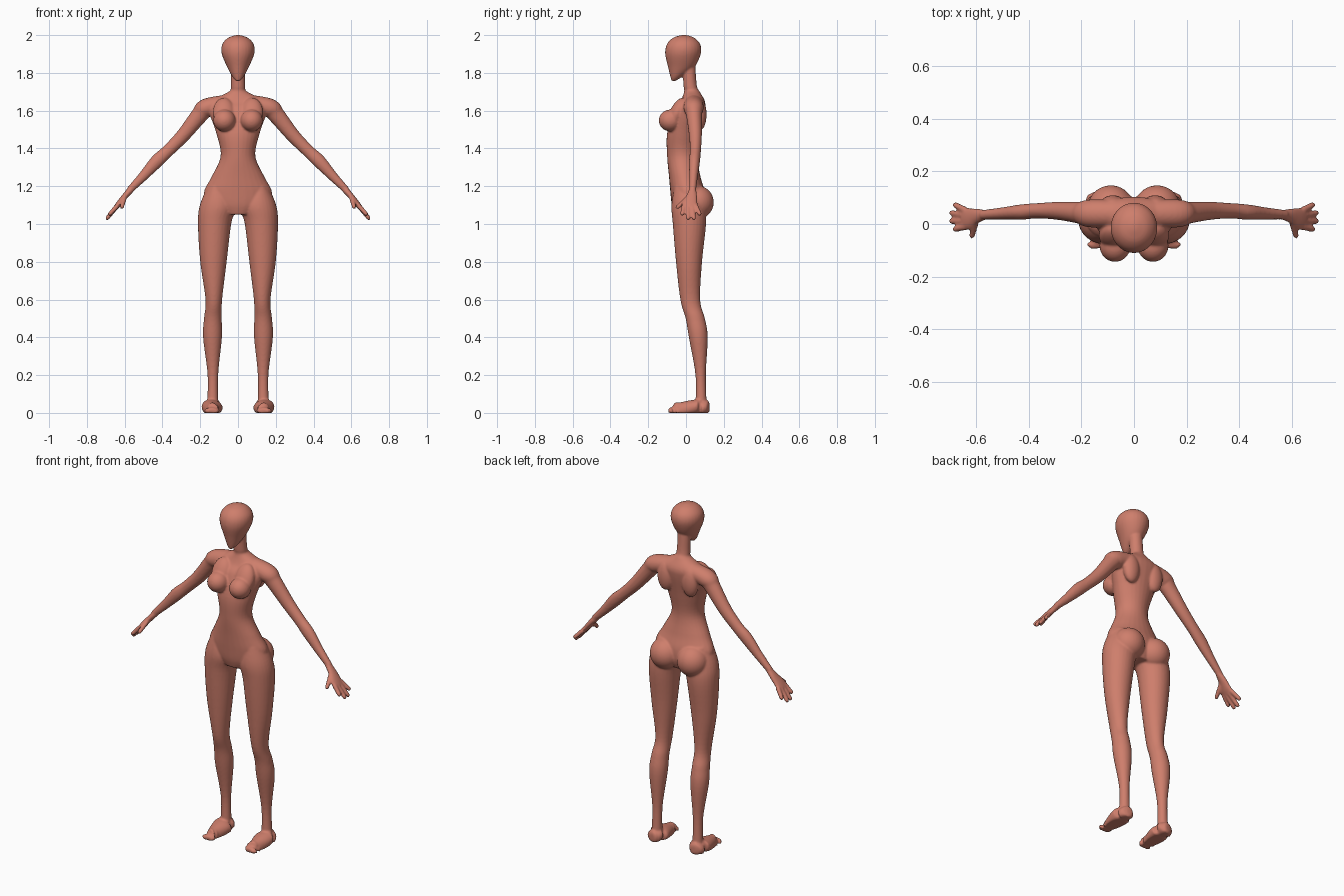
import bpy
import bmesh
import math
from mathutils import Vector, Matrix

default_cube = bpy.data.objects.get("Cube")
if default_cube:
    bpy.data.objects.remove(default_cube, do_unlink=True)

body_mesh = bmesh.new()
segments = 28
steps = 6


def spline(before, start, end, after, t):
    """Catmull-Rom value between start and end."""
    linear = (end - before) * t
    square = (2 * before - 5 * start + 4 * end - after) * t * t
    cubic = (3 * start - before - 3 * end + after) * t ** 3
    return start + (linear + square + cubic) / 2


def refine(rows):
    """Insert smoothly interpolated rows between the given ones."""
    padded = [rows[0], *rows, rows[-1]]
    refined = []
    for window in zip(padded, padded[1:], padded[2:], padded[3:]):
        for step in range(steps):
            refined.append([spline(*values, step / steps) for values in zip(*window)])
    refined.append(rows[-1])
    return refined


def loft(rings, side):
    """Skin elliptical rings given as centre and two axes, kept above the ground."""
    loops = []
    for centre, across, along in rings:
        loop = []
        for index in range(segments):
            angle = math.tau * index / segments
            point = centre + across * math.cos(angle) + along * math.sin(angle)
            loop.append(body_mesh.verts.new((point.x * side, point.y, max(point.z, 0))))
        loops.append(loop)
    for lower, upper in zip(loops, loops[1:]):
        for index in range(segments):
            previous = index - 1
            body_mesh.faces.new((lower[previous], lower[index], upper[index], upper[previous]))
    body_mesh.faces.new(loops[0])
    body_mesh.faces.new(loops[-1])


def upright(rows, side=1):
    """Loft from rows of height, centre x, half width, front and back."""
    rings = []
    for height, middle, half_width, front, back in refine(rows):
        centre = Vector((middle, (front + back) / 2, height))
        rings.append((centre, Vector((half_width, 0, 0)), Vector((0, (back - front) / 2, 0))))
    loft(rings, side)


def limb(rows, side):
    """Loft along a path from rows of x, y, z, thickness and breadth."""
    rows = refine(rows)
    points = [Vector(row[:3]) for row in rows]
    ahead = points[1:] + points[-1:]
    behind = points[:1] + points[:-1]
    rings = []
    for row, point, after, before in zip(rows, points, ahead, behind):
        tangent = after - before
        across = tangent.cross(Vector((0, 1, 0))).normalized()
        along = tangent.cross(across).normalized()
        rings.append((point, across * row[3], along * row[4]))
    loft(rings, side)


def finger(base, tip, side):
    """Slim limb that narrows to a rounded end."""
    profile = ((0, .013), (.5, .012), (.88, .011), (1, .006))
    limb([(*base.lerp(tip, t), radius, radius) for t, radius in profile], side)


def ellipsoid(centre, radii, side, tilt=0):
    """Soft mass, tilted about the x axis."""
    x, y, z = centre
    place = Matrix.Translation((x * side, y, z))
    turn = Matrix.Rotation(tilt, 4, 'X')
    bmesh.ops.create_uvsphere(body_mesh, u_segments=32, v_segments=20, radius=1,
                              matrix=place @ turn @ Matrix.Diagonal((*radii, 1)))


# Torso and neck
upright([(1.05, 0, .09, -.06, .08), (1.1, 0, .16, -.075, .1), (1.17, 0, .18, -.083, .1),
         (1.25, 0, .14, -.09, .077), (1.36, 0, .092, -.1, .06), (1.48, 0, .115, -.1, .077),
         (1.6, 0, .155, -.065, .1), (1.65, 0, .145, -.03, .1), (1.7, 0, .05, -.01, .073),
         (1.73, 0, .038, -.013, .058), (1.83, 0, .037, -.02, .05)])

# Head, from the chin to the crown
upright([(1.757, 0, .01, -.077, -.055), (1.78, 0, .03, -.083, -.02), (1.83, 0, .057, -.095, .045),
         (1.9, 0, .086, -.11, .078), (1.95, 0, .084, -.102, .076), (1.985, 0, .054, -.07, .045),
         (2, 0, .012, -.025, .005)])

# Leg, from the hip to the ankle
leg_rows = [(1.2, .11, .05, -.06, .07), (1.1, .107, .095, -.077, .1), (1, .124, .088, -.07, .106),
            (.8, .13, .07, -.053, .085), (.6, .128, .044, -.03, .075), (.5, .133, .047, -.002, .1),
            (.4, .135, .05, .015, .115), (.2, .133, .028, .05, .105), (.04, .134, .03, .05, .11)]

# Foot, from the heel to the toes
foot_rows = [(.137, .124, .03, .02, .015), (.136, .11, .03, .04, .034), (.137, .05, .03, .056, .04),
             (.138, -.03, .01, .038, .046), (.138, -.07, .01, .023, .045),
             (.136, -.092, .01, .014, .026)]

# Arm, from inside the chest to the wrist
arm_rows = [(.04, .04, 1.642, .045, .05), (.165, .04, 1.615, .05, .053),
            (.205, .043, 1.575, .045, .042), (.29, .05, 1.47, .037, .034),
            (.37, .05, 1.388, .033, .029), (.43, .045, 1.332, .035, .029),
            (.5, .04, 1.255, .026, .023), (.575, .035, 1.178, .018, .018)]

palm_rows = [(.565, .035, 1.185, .018, .018), (.6, .03, 1.145, .016, .03),
             (.63, .02, 1.108, .015, .042), (.65, .02, 1.085, .011, .04)]

for side in (1, -1):
    upright(leg_rows, side)
    limb(foot_rows, side)
    limb(arm_rows, side)
    limb(palm_rows, side)

    # Four fanned fingers, the middle ones longest, and a thumb
    for offset in (-1.5, -.5, .5, 1.5):
        shortening = offset * offset
        knuckle = Vector((.64, .021 + .021 * offset, 1.095))
        fingertip = Vector((.7 - .007 * shortening, .027 + .032 * offset,
                            1.02 + .012 * shortening))
        finger(knuckle, fingertip, side)
    finger(Vector((.6, .012, 1.14)), Vector((.617, -.052, 1.083)), side)

    # Bust with its upper slope, shoulder blade and buttock
    ellipsoid((.072, -.082, 1.548), (.059, .062, .058), side)
    ellipsoid((.075, -.045, 1.59), (.058, .04, .085), side, tilt=-.45)
    ellipsoid((.08, .073, 1.58), (.05, .036, .085), side)
    ellipsoid((.088, .06, 1.115), (.088, .087, .088), side)

bmesh.ops.recalc_face_normals(body_mesh, faces=body_mesh.faces)
mesh = bpy.data.meshes.new("body")
body_mesh.to_mesh(mesh)
body_mesh.free()
body = bpy.data.objects.new("body", mesh)
bpy.context.collection.objects.link(body)

# Warm clay colour
clay = bpy.data.materials.new("clay")
clay.use_nodes = True
clay_colour = (.62, .21, .15, 1)
clay.diffuse_color = clay_colour
clay.node_tree.nodes["Principled BSDF"].inputs["Base Color"].default_value = clay_colour
mesh.materials.append(clay)

# Fuse the parts into one soft skin
fuse = body.modifiers.new("fuse", 'REMESH')
fuse.mode = 'VOXEL'
fuse.voxel_size = .0055
fuse.use_smooth_shade = True
soften = body.modifiers.new("soften", 'SMOOTH')
soften.factor = .5
soften.iterations = 6
